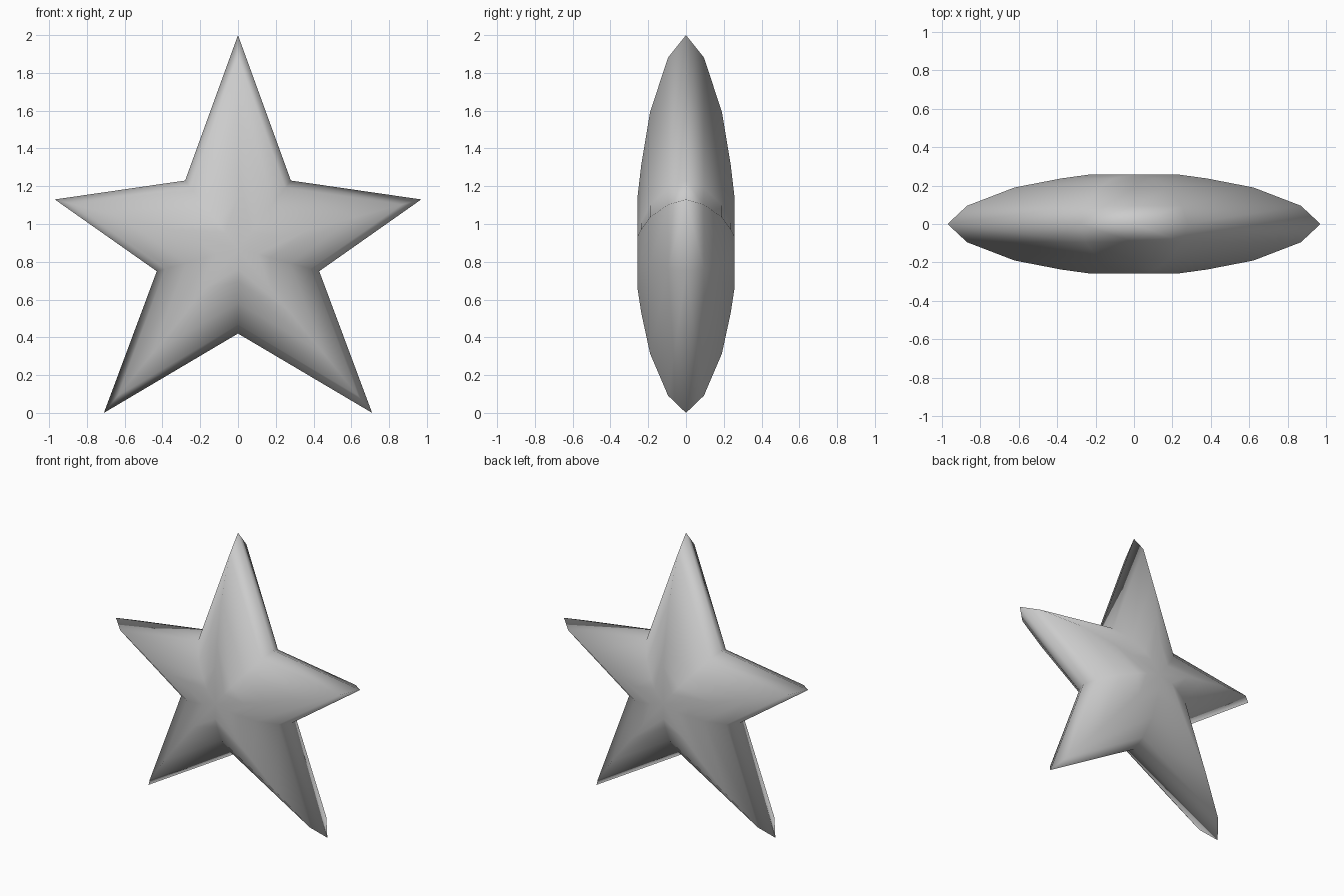
import bpy
import bmesh

cube = bpy.data.objects.get("Cube")
if cube:
    bpy.data.objects.remove(cube, do_unlink=True)

# Single matte grey
grey = bpy.data.materials.new("light_grey")
grey.use_nodes = True
colour = (0.6, 0.6, 0.6, 1)
grey.diffuse_color = colour
grey.node_tree.nodes["Principled BSDF"].inputs["Base Color"].default_value = colour

# Star outline: left half from top tip to bottom notch, then mirrored
CENTRE_Z = 0.87
half = [(0, 2.0), (0.28, 1.23), (0.97, 1.13), (0.43, 0.75), (0.71, 0.0), (0, 0.42)]
outline = half + [(-x, z) for x, z in half[-2:0:-1]]

# Domed profile: (outline scale, half thickness)
profile = [(1.0, 0.0), (0.895, 0.095), (0.64, 0.19), (0.39, 0.237), (0.24, 0.257)]

bm = bmesh.new()


def ring(scale, y):
    return [bm.verts.new((x * scale, y, CENTRE_Z + (z - CENTRE_Z) * scale))
            for x, z in outline]


# Front and back domes share the rim
rim = ring(*profile[0])
for side in (-1, 1):
    outer = rim
    for scale, depth in profile[1:]:
        inner = ring(scale, side * depth)
        for i in range(len(outline)):
            j = (i + 1) % len(outline)
            bm.faces.new((outer[i], outer[j], inner[j], inner[i]))
        outer = inner
    middle = bm.verts.new((0, side * profile[-1][1], CENTRE_Z))
    for i in range(len(outline)):
        bm.faces.new((outer[i], outer[(i + 1) % len(outline)], middle))

bmesh.ops.recalc_face_normals(bm, faces=bm.faces)
for face in bm.faces:
    face.smooth = True

mesh = bpy.data.meshes.new("star")
bm.to_mesh(mesh)
bm.free()
mesh.materials.append(grey)
star = bpy.data.objects.new("star", mesh)
bpy.context.collection.objects.link(star)
